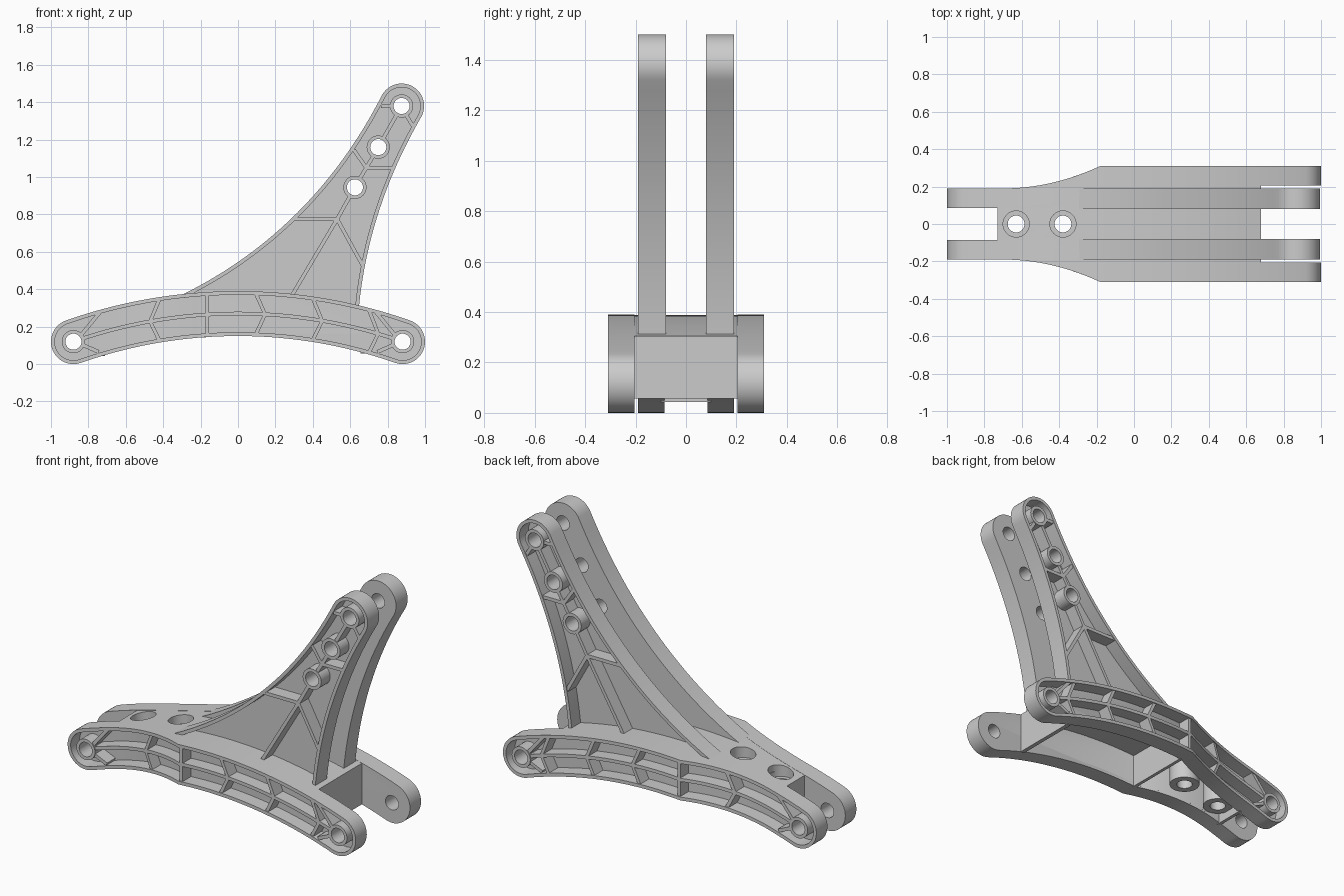
import bpy, bmesh
from math import sin, cos, asin, pi, sqrt, hypot

if "Cube" in bpy.data.objects:
    bpy.data.objects.remove(bpy.data.objects["Cube"])

R, CZ, HALF = 2.656, -2.386, 0.12          # centre arc of the beam, half height
A = asin(0.88 / R)
BEND = [-0.7 + 0.04 * i for i in range(14)]
COLS = [-0.7 + 0.06 * i for i in range(23)]


def arc_z(x, off=0.0):
    return CZ + sqrt((R + off) ** 2 - x * x)


def side_y(x):
    """Outer face of the beam as seen from the top."""
    t = min(max((x + 0.7) / 0.52, 0), 1)
    return 0.19 + 0.12 * t * t


def circle(cx, cy, r, n=32):
    return [(cx + r * cos(2 * pi * i / n), cy + r * sin(2 * pi * i / n)) for i in range(n)]


def sweep(cx, cy, r, a0, a1, n):
    return [(cx + r * cos(a0 + (a1 - a0) * i / n), cy + r * sin(a0 + (a1 - a0) * i / n))
            for i in range(n + 1)]


def bezier(p, q, r, n=24):
    return [tuple((1 - t) ** 2 * a + 2 * t * (1 - t) * b + t * t * c for a, b, c in zip(p, q, r))
            for t in (i / n for i in range(n + 1))]


def offset(path, d):
    out = []
    for i, p in enumerate(path):
        a, b = path[max(i - 1, 0)], path[min(i + 1, len(path) - 1)]
        l = hypot(b[0] - a[0], b[1] - a[1])
        out.append((p[0] + d * (b[1] - a[1]) / l, p[1] - d * (b[0] - a[0]) / l))
    return out


def strip(path, w=0.02):
    return offset(path, w / 2) + offset(path, -w / 2)[::-1]


def beam_outline(inset):
    h = HALF - inset
    top = sweep(0, CZ, R + h, pi / 2 - A, pi / 2 + A, 48)
    left = sweep(-0.88, 0.12, h, pi / 2 + A, 3 * pi / 2 + A, 20)
    low = sweep(0, CZ, R - h, pi / 2 + A, pi / 2 - A, 48)
    right = sweep(0.88, 0.12, h, -pi / 2 - A, pi / 2 - A, 20)
    return top[:-1] + left[:-1] + low[:-1] + right[:-1]


def slab(bm, loops, w0, w1, place, cuts=()):
    """Extrude a filled 2D outline with holes, slice it at the cuts, then place each vertex."""
    cu = bpy.data.curves.new("outline", 'CURVE')
    cu.dimensions, cu.fill_mode, cu.extrude = '2D', 'BOTH', (w1 - w0) / 2
    for loop in loops:
        s = cu.splines.new('POLY')
        s.points.add(len(loop) - 1)
        for pt, p in zip(s.points, loop):
            pt.co = (p[0], p[1], 0, 1)
        s.use_cyclic_u = True
    ob = bpy.data.objects.new("outline", cu)
    bpy.context.collection.objects.link(ob)
    dg = bpy.context.evaluated_depsgraph_get()
    me = bpy.data.meshes.new_from_object(ob.evaluated_get(dg))
    bpy.data.objects.remove(ob)
    bpy.data.curves.remove(cu)
    part = bmesh.new()
    part.from_mesh(me)
    bmesh.ops.remove_doubles(part, verts=part.verts[:], dist=1e-5)
    for x in cuts:
        bmesh.ops.bisect_plane(part, geom=part.verts[:] + part.edges[:] + part.faces[:],
                               plane_co=(x, 0, 0), plane_no=(1, 0, 0), dist=1e-5)
    for v in part.verts:
        v.co = place(v.co.x, v.co.y, v.co.z + (w0 + w1) / 2)
    bmesh.ops.recalc_face_normals(part, faces=part.faces[:])
    part.to_mesh(me)
    part.free()
    bm.from_mesh(me)
    bpy.data.meshes.remove(me)


def finish(name, bm, mirror=True):
    me = bpy.data.meshes.new(name)
    bm.to_mesh(me)
    bm.free()
    ob = bpy.data.objects.new(name, me)
    bpy.context.collection.objects.link(ob)
    bpy.ops.object.select_all(action='DESELECT')
    ob.select_set(True)
    bpy.context.view_layer.objects.active = ob
    bpy.ops.object.shade_smooth_by_angle(angle=0.5)
    if mirror:
        m = ob.modifiers.new("both_sides", 'MIRROR')
        m.use_axis = (False, True, False)
        m.use_mirror_merge = False


on_beam = lambda u, v, w: (u, side_y(u) + w, v)
on_fin = lambda u, v, w: (u, w, v)
on_deck = lambda u, v, w: (u, v, arc_z(u, HALF) + w)
upright = lambda u, v, w: (u, v, w)

# curved side beams: thin web, rim and pin bosses
bm = bmesh.new()
ends = (-0.88, 0.88)
slab(bm, [beam_outline(0.01)] + [circle(x, 0.12, 0.043) for x in ends], -0.105, -0.085, on_beam, BEND)
slab(bm, [beam_outline(0), beam_outline(0.02)], -0.105, 0, on_beam, BEND)
for x in ends:
    slab(bm, [circle(x, 0.12, 0.062), circle(x, 0.12, 0.043)], -0.105, 0, on_beam)
finish("side_beam", bm)

# ribs inside the beams: centre line, chevrons, end struts
bm = bmesh.new()
ribs = [[(0.825 * (i / 20 - 1), arc_z(0.825 * (i / 20 - 1))) for i in range(41)],
        [(-0.165, 0.155), (-0.165, 0.38)]]
for x, s in ((-0.47, -1), (0.145, 1), (0.45, 1), (0.75, 1)):
    ribs.append([(x - 0.05 * s, arc_z(x - 0.05 * s, 0.11)), (x, arc_z(x)),
                 (x - 0.05 * s, arc_z(x - 0.05 * s, -0.11))])
for s in (-1, 1):
    ribs.append([(0.835 * s, 0.16), (0.74 * s, 0.275)])
    ribs.append([(0.825 * s, 0.10), (0.745 * s, 0.065)])
for r in ribs:
    slab(bm, [strip(r)], -0.1, -0.006, on_beam, BEND)
finish("beam_ribs", bm)

# deck joining the beams, with two countersunk openings
bm = bmesh.new()
xs = [-0.73] + BEND + [0.68]
edge = [(x, side_y(x) - 0.095) for x in xs]
tubes = (-0.63, -0.38)
slab(bm, [edge + [(x, -y) for x, y in edge[::-1]]] + [circle(x, 0, 0.07) for x in tubes],
     -0.04, -0.001, on_deck, COLS)
finish("deck", bm, False)

# sockets hanging under the openings
bm = bmesh.new()
for x in tubes:
    t = arc_z(x, HALF)
    slab(bm, [circle(x, 0, 0.086), circle(x, 0, 0.045)], arc_z(x, -HALF) + 0.02, t - 0.06, upright)
    slab(bm, [circle(x, 0, 0.086), circle(x, 0, 0.07)], t - 0.06, t - 0.028, upright)
finish("pin_sockets", bm, False)

# cross walls under the deck
bm = bmesh.new()
for x0, x1, h in ((-0.73, -0.71, 0.10), (-0.19, -0.17, 0.21), (0.655, 0.68, 0.21)):
    xm = max(abs(x0), abs(x1))
    z0, z1 = arc_z(xm, -HALF), arc_z(xm, HALF) - 0.002
    slab(bm, [[(x0, z0), (x1, z0), (x1, z1), (x0, z1)]], -h, h, on_fin)
finish("cross_walls", bm, False)

# twin upright fins: web, rim and pin bosses
bm = bmesh.new()
pins = ((0.875, 1.38), (0.75, 1.16), (0.625, 0.945))
path = (bezier((-0.30, 0.37), (0.40, 0.715), (0.771, 1.44))[:-1]
        + sweep(0.875, 1.38, 0.12, 5 * pi / 6, -pi / 6, 24)[:-1]
        + bezier((0.979, 1.32), (0.695, 0.83), (0.645, 0.29)))
base = [(x, arc_z(x, 0.095)) for x in (0.6, 0.45, 0.3, 0.15, 0, -0.15, -0.25)]
slab(bm, [offset(path, 0.008) + base] + [circle(x, z, 0.043) for x, z in pins], 0.08, 0.105, on_fin)
slab(bm, [path + offset(path, 0.02)[::-1]], 0.08, 0.19, on_fin)
for x, z in pins:
    slab(bm, [circle(x, z, 0.062), circle(x, z, 0.043)], 0.08, 0.19, on_fin)
finish("upright_fin", bm)

# ribs inside the fins
bm = bmesh.new()
for r in ([(0.30, 0.775), (0.53, 0.775)], [(0.53, 0.775), (0.29, 0.37)],
          [(0.53, 0.775), (0.665, 0.53)], [(0.53, 0.775), (0.597, 0.895)],
          [(0.652, 0.993), (0.723, 1.112)], [(0.777, 1.208), (0.848, 1.332)],
          [(0.685, 1.05), (0.825, 1.05)], [(0.685, 1.05), (0.62, 1.145)],
          [(0.765, 1.38), (0.82, 1.38)], [(0.90, 1.33), (0.94, 1.265)]):
    slab(bm, [strip(r)], 0.085, 0.185, on_fin)
finish("fin_ribs", bm)
